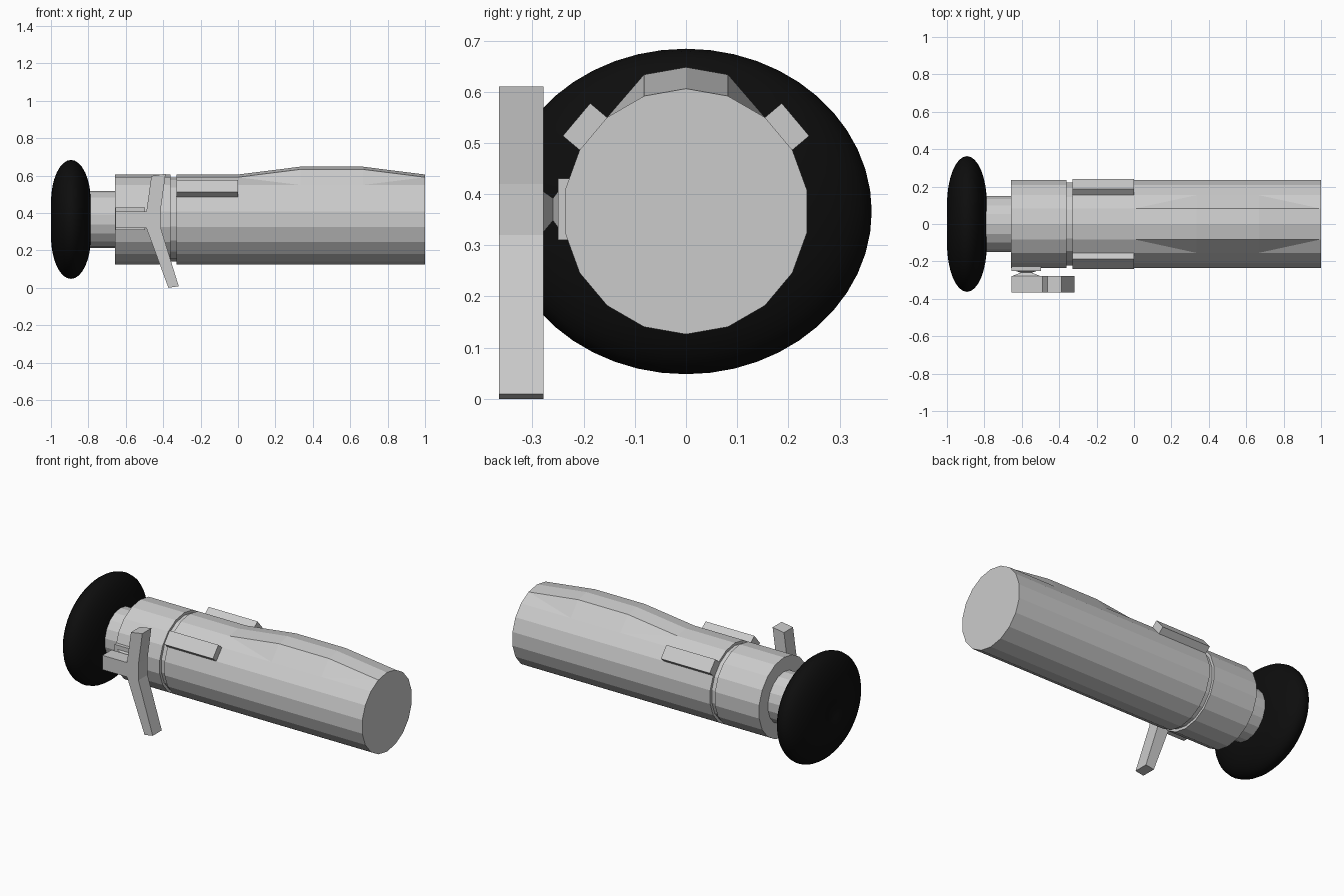
import bpy, bmesh, math

if "Cube" in bpy.data.objects:
    bpy.data.objects.remove(bpy.data.objects["Cube"])

AXIS_Z = 0.366
N = 18


def material(name, rgb):
    m = bpy.data.materials.new(name)
    m.diffuse_color = (*rgb, 1)
    m.use_nodes = True
    m.node_tree.nodes["Principled BSDF"].inputs["Base Color"].default_value = m.diffuse_color
    return m


GREY = material("light grey metal", (0.6, 0.6, 0.6))
BLACK = material("black rubber", (0.004, 0.004, 0.004))


def finish(name, bm, mat):
    bmesh.ops.recalc_face_normals(bm, faces=bm.faces)
    me = bpy.data.meshes.new(name)
    bm.to_mesh(me)
    bm.free()
    ob = bpy.data.objects.new(name, me)
    bpy.context.collection.objects.link(ob)
    me.materials.append(mat)
    return ob


def lathe(name, profile, mat, sides=N, ysc=1.0, hump=None):
    """Closed turned solid along x from (x, radius) points."""
    bm = bmesh.new()
    rings = []
    for x, r in profile:
        ring = []
        for i in range(sides):
            a = 2 * math.pi * i / sides
            z = AXIS_Z + r * math.cos(a)
            if hump and x in hump and i in (0, 1, sides - 1):
                z += 0.042
            ring.append(bm.verts.new((x, r * math.sin(a) * ysc, z)))
        rings.append(ring)
    for k, (p, q) in enumerate(zip(rings, rings[1:])):
        for i in range(sides):
            j = (i + 1) % sides
            quad = (p[i], q[i], q[j], p[j])
            # sides of the hump are split so the lower triangle stays on the tube
            if hump and i in (1, sides - 2) and (profile[k][0] in hump) != (profile[k + 1][0] in hump):
                up, lo = (i, j) if i == 1 else (j, i)
                a, b = (q, p) if profile[k][0] not in hump else (p, q)
                bm.faces.new((b[up], a[up], a[lo]))
                bm.faces.new((b[up], a[lo], b[lo]))
            else:
                bm.faces.new(quad)
    bm.faces.new(rings[0])
    bm.faces.new(rings[-1])
    return finish(name, bm, mat)


def prism(name, points, direction, mat):
    """Extrude a flat outline along a direction."""
    bm = bmesh.new()
    f = bm.faces.new([bm.verts.new(p) for p in points])
    new = bmesh.ops.extrude_face_region(bm, geom=[f], use_keep_orig=True)["geom"]
    bmesh.ops.translate(bm, vec=direction, verts=[v for v in new if isinstance(v, bmesh.types.BMVert)])
    return finish(name, bm, mat)


# Main tube with raised top, groove, rear collar and neck
lathe("main_tube", [(-0.328, 0.24), (0, 0.24), (0.333, 0.24), (0.667, 0.24), (1, 0.24)],
      GREY, hump=(0.333, 0.667))
lathe("groove_ring", [(-0.37, 0.224), (-0.32, 0.224)], GREY)
lathe("rear_collar", [(-0.657, 0.24), (-0.36, 0.24)], GREY)
lathe("neck", [(-0.84, 0.153), (-0.65, 0.153)], GREY)

# Rubber eyepiece: rounded oval disc with a shallow dimple at the rear
profile = [(-0.975, 0.002), (-0.985, 0.05)]
for k in range(17):
    t = math.pi * k / 16
    profile.append((-0.893 - 0.107 * math.cos(t), 0.09 + 0.228 * math.sin(t)))
cup = lathe("eyepiece_cup", profile, BLACK, sides=48, ysc=0.363 / 0.318)
for p in cup.data.polygons:
    p.use_smooth = True

# Raised rails on both upper sides of the tube
for s, side in ((1, "left"), (-1, "right")):
    corners = []
    for deg, lift in ((40, 0), (40, 0.043), (60, 0.043), (60, 0)):
        a, n = math.radians(deg), math.radians(50)
        corners.append((-0.328, s * (0.24 * math.sin(a) + lift * math.sin(n)),
                        AXIS_Z + 0.24 * math.cos(a) + lift * math.cos(n)))
    prism(side + "_rail", corners, (0.328, 0, 0), GREY)

# Pivot: square mount that narrows to a waist and widens to the lever
bm = bmesh.new()
rows = []
for y, hx, hz in ((-0.21, 0.079, 0.06), (-0.25, 0.079, 0.06), (-0.25, 0.06, 0.035),
                  (-0.26, 0.03, 0.022), (-0.28, 0.079, 0.041)):
    rows.append([bm.verts.new((-0.576 + sx * hx, y, 0.37 + sz * hz - (0.005 if hz == 0.041 else 0)))
                 for sx, sz in ((-1, -1), (1, -1), (1, 1), (-1, 1))])
for p, q in zip(rows, rows[1:]):
    for i in range(4):
        j = (i + 1) % 4
        bm.faces.new((p[i], p[j], q[j], q[i]))
bm.faces.new(rows[0])
bm.faces.new(rows[-1])
finish("lever_pivot", bm, GREY)

# Three-armed lever
outline = [(-0.655, 0.32), (-0.49, 0.32), (-0.372, 0.0), (-0.317, 0.009), (-0.413, 0.32),
           (-0.413, 0.42), (-0.387, 0.61), (-0.463, 0.598), (-0.49, 0.407), (-0.655, 0.407)]
prism("lever", [(x, -0.278, z) for x, z in outline], (0, -0.087, 0), GREY)
